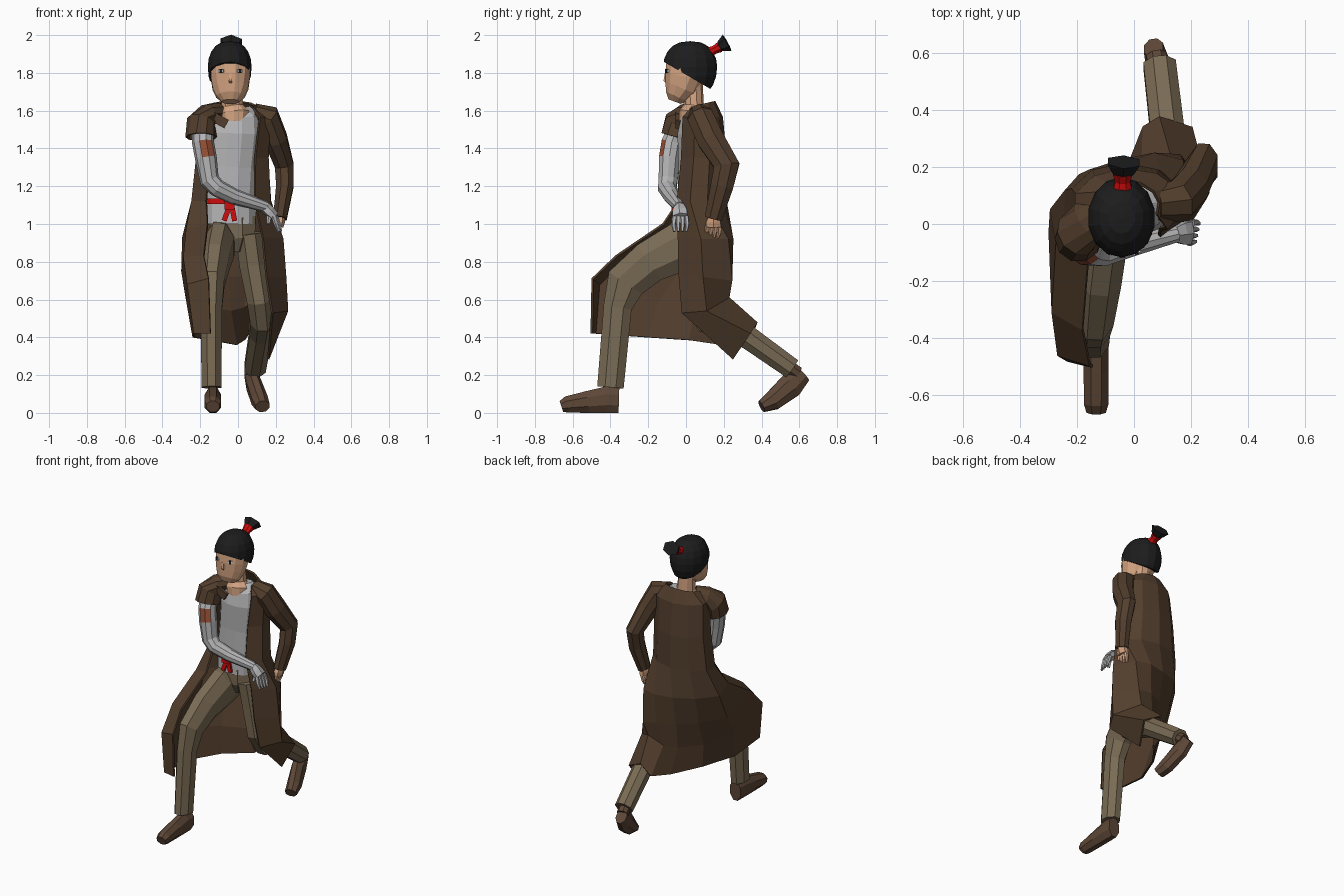
import bpy, bmesh, math
from mathutils import Vector, Matrix

def mat(name, r, g, b):
    m = bpy.data.materials.new(name)
    m.diffuse_color = (r, g, b, 1)
    return m

COAT = mat("coat brown", .085, .048, .026)
TROUSER = mat("trouser khaki", .195, .148, .090)
SKIN = mat("skin", .66, .37, .22)
GREY = mat("shirt grey", .46, .46, .47)
BOOT = mat("boot brown", .110, .063, .038)
HAIR = mat("hair black", .012, .012, .012)
RED = mat("red cloth", .62, .004, .004)
RUST = mat("rust patch", .30, .075, .035)
WHITE = mat("eye white", .75, .75, .75)

def finish(name, bm, *mats):
    bmesh.ops.recalc_face_normals(bm, faces=bm.faces)
    me = bpy.data.meshes.new(name)
    bm.to_mesh(me)
    bm.free()
    for m in mats:
        me.materials.append(m)
    ob = bpy.data.objects.new(name, me)
    bpy.context.collection.objects.link(ob)
    return ob

def bridge(bm, rows, closed):
    for a, b in zip(rows, rows[1:]):
        n = len(a)
        for i in range(n if closed else n - 1):
            j = (i + 1) % n
            bm.faces.new((a[i], a[j], b[j], b[i]))

def tube(name, material, path, n=8, ref=(1, 0, 0), caps=True, extra=None):
    """Rings along a path of (x, y, z, radius along ref, other radius)."""
    bm, rows = bmesh.new(), []
    pts = [Vector(p[:3]) for p in path]
    k = 1 / math.cos(math.pi / n)
    for i, p in enumerate(path):
        t = Vector()
        if i > 0:
            t += (pts[i] - pts[i - 1]).normalized()
        if i < len(pts) - 1:
            t += (pts[i + 1] - pts[i]).normalized()
        t.normalize()
        u = Vector(ref)
        u = (u - t * u.dot(t)).normalized()
        v = t.cross(u)
        row = []
        for s in range(n):
            a = (s + .5) * math.tau / n
            row.append(bm.verts.new(pts[i] + u * math.cos(a) * p[3] * k + v * math.sin(a) * p[4] * k))
        rows.append(row)
    bridge(bm, rows, True)
    if caps:
        bm.faces.new(rows[0])
        bm.faces.new(rows[-1])
    mats = [material]
    if extra:
        mats.append(extra[0])
        bmesh.ops.recalc_face_normals(bm, faces=bm.faces)
        for f in bm.faces:
            if extra[1](f):
                f.material_index = 1
    return finish(name, bm, *mats)

def box(name, material, loc, size, rot=(0, 0, 0)):
    bm = bmesh.new()
    bmesh.ops.create_cube(bm, size=1, matrix=Matrix.Diagonal((*size, 1)))
    ob = finish(name, bm, material)
    ob.location, ob.rotation_euler = loc, rot
    return ob

def solid(ob, t):
    md = ob.modifiers.new("thickness", 'SOLIDIFY')
    md.thickness, md.offset = t, 0

# legs and pelvis
tube("pelvis", TROUSER, [(-.02, .06, .86, .06, .06), (-.02, .05, .93, .11, .09), (-.03, .05, 1.03, .125, .09)])
tube("front_leg", TROUSER, [(-.085, .10, .91, .07, .12), (-.10, -.03, .88, .08, .13), (-.122, -.19, .80, .077, .112),
     (-.138, -.32, .69, .066, .105), (-.142, -.362, .56, .058, .075), (-.14, -.40, .135, .052, .07)])
tube("rear_leg", TROUSER, [(.06, .06, .95, .075, .10), (.082, .07, .78, .074, .095), (.115, .07, .60, .068, .09),
     (.13, .13, .50, .065, .09), (.12, .30, .42, .06, .062), (.09, .56, .235, .057, .055)])

# boots
tube("front_boot", BOOT, [(-.133, -.355, .068, .040, .068), (-.133, -.42, .070, .043, .070), (-.133, -.52, .058, .044, .058),
     (-.133, -.63, .044, .043, .044), (-.133, -.66, .034, .034, .030)])
tube("rear_boot", BOOT, [(.068, .62, .205, .034, .045), (.085, .555, .145, .04, .066),
     (.115, .46, .065, .043, .052), (.13, .40, .034, .038, .032)])
tube("rear_boot_shaft", BOOT, [(.095, .52, .26, .036, .036), (.078, .59, .21, .036, .036)])

# shirt, with the neck above it
tube("shirt", GREY, [(-.04, .05, 1.0, .135, .10), (-.04, .05, 1.12, .135, .095), (-.03, .06, 1.3, .135, .10),
     (-.015, .06, 1.48, .14, .105), (-.015, .06, 1.56, .135, .085), (-.025, .06, 1.605, .09, .05)], 12)
tube("neck", SKIN, [(-.02, .02, 1.54, .07, .055), (-.02, .025, 1.585, .08, .06), (-.03, .04, 1.62, .058, .052),
     (-.035, .035, 1.74, .052, .052)], 10)

# sash with a knot and hanging ends
tube("sash", RED, [(-.045, .05, 1.105, .139, .105), (-.045, .05, 1.135, .139, .105)], 12)
box("sash_knot", RED, (-.045, -.062, 1.10), (.055, .03, .045))
for x, r in ((-.06, .35), (-.025, -.2)):
    box("sash_end", RED, (x, -.06, 1.055), (.027, .015, .08), (0, r, 0))

# long open coat: elliptical sections for the body, draped rows for the skirt
BODY = [(1.607, -.03, .065, .118, .085, 205, -22, .28), (1.565, -.02, .07, .19, .12, 232, -45, 0),
        (1.35, -.03, .08, .195, .13, 232, -52, 0), (1.12, -.035, .07, .215, .14, 232, -55, 0)]
SKIRT = [
    [(-.16, -.12, 1.0), (-.27, -.07, .97), (-.29, .05, .93), (-.19, .17, .93), (-.05, .22, .92),
     (.07, .245, .92), (.17, .22, .92), (.235, .08, .92), (.13, -.04, .93)],
    [(-.18, -.37, .83), (-.285, -.31, .82), (-.295, -.03, .75), (-.18, .12, .74), (-.05, .18, .72),
     (.06, .235, .72), (.16, .24, .70), (.25, .09, .72), (.15, -.035, .72)],
    [(-.155, -.495, .71), (-.265, -.46, .68), (-.27, -.14, .60), (-.17, .05, .56), (-.04, .15, .54),
     (.03, .21, .56), (.13, .225, .61), (.26, .11, .54), (.18, -.02, .53)],
    [(-.145, -.50, .42), (-.23, -.48, .42), (-.235, -.20, .40), (-.14, .02, .385), (-.01, .19, .36),
     (.035, .34, .39), (.09, .375, .475), (.20, .34, .42), (.16, .25, .285)]]
bm = bmesh.new()
rows = []
for z, cx, cy, rx, ry, a0, a1, tilt in BODY:
    row = []
    for i in range(9):
        a = math.radians(a0 + (a1 - a0) * i / 8)
        y = cy + ry * math.sin(a)
        row.append(bm.verts.new((cx + rx * math.cos(a), y, z + tilt * y)))
    rows.append(row)
rows += [[bm.verts.new(p) for p in r] for r in SKIRT]
bridge(bm, rows, False)
solid(finish("long_coat", bm, COAT), .012)

# coat sleeves: torn short one and full long one
solid(tube("short_sleeve", COAT, [(-.10, .05, 1.595, .05, .045), (-.16, .01, 1.575, .07, .055), (-.195, -.03, 1.535, .08, .07),
     (-.195, -.05, 1.46, .078, .075)], 10, (0, 1, 0), False), .01)
tube("long_sleeve", COAT, [(.08, .07, 1.585, .05, .055), (.155, .08, 1.56, .07, .07), (.20, .13, 1.45, .06, .072),
     (.245, .215, 1.31, .05, .068), (.248, .19, 1.2, .046, .06), (.222, .145, 1.03, .036, .046)])
box("lapel", COAT, (-.10, -.045, 1.55), (.09, .02, .05), (0, .5, 0))

# bandaged arm with a rust patch on its inner front
tube("bent_arm", GREY, [(-.19, -.03, 1.54, .05, .05), (-.185, -.075, 1.43, .055, .055), (-.17, -.088, 1.35, .055, .055),
     (-.15, -.095, 1.23, .05, .05), (-.11, -.10, 1.19, .048, .045), (-.02, -.075, 1.145, .042, .040),
     (.15, -.035, 1.09, .028, .028)], 10, (0, 1, 0), True,
     (RUST, lambda f: 1.35 < f.calc_center_median().z < 1.43 and f.normal.y < -.3 and f.normal.x > -.3))

def hand(name, material, wrist, knuckle, tip, across, thumb):
    """Palm, four fingers spread along a direction, and a thumb."""
    w, k, t, a = (Vector(v) for v in (wrist, knuckle, tip, across))
    tube(name + "_palm", material, [(*w, .026, .026), (*((w + k) / 2), .038, .026), (*k, .040, .022)], 6, across)
    for i in range(4):
        o = a * (i - 1.5) * .021
        m = (k + t) / 2 + o * 1.15
        tube(name + "_finger", material, [(*(k + o), .011, .011), (*m, .010, .010), (*(t + o), .006, .006)], 5, across)
    b = (w + k) / 2
    tube(name + "_thumb", material, [(*b, .013, .013), (*thumb, .008, .008)], 5, across)

hand("grey_hand", GREY, (.14, -.035, 1.092), (.195, -.03, 1.04), (.222, -.03, .96), (0.2, 1, 0), (.16, -.06, 1.0))
hand("bare_hand", SKIN, (.222, .145, 1.04), (.215, .145, .985), (.20, .135, .925), (0, 1, 0), (.19, .10, .96))

# head, nose and eyes
tube("head", SKIN, [(-.04, -.06, 1.648, .045, .035), (-.04, -.05, 1.675, .075, .062), (-.04, -.025, 1.72, .095, .09),
     (-.04, -.008, 1.78, .104, .104), (-.04, .0, 1.84, .103, .106), (-.04, .02, 1.885, .08, .085)], 12)
tube("nose", SKIN, [(-.04, -.108, 1.80, .005, .004), (-.04, -.110, 1.76, .009, .009), (-.04, -.104, 1.75, .007, .005)], 4)
for s in (-1, 1):
    box("eye_white", WHITE, (-.04 + s * .05, -.101, 1.81), (.030, .008, .014), (0, 0, s * .5))
    box("eye", HAIR, (-.04 + s * .05, -.103, 1.81), (.014, .008, .022), (0, 0, s * .5))

# hair cap, squared off a little and cut along a sloping hairline
bm = bmesh.new()
bmesh.ops.create_uvsphere(bm, u_segments=14, v_segments=10, radius=1)
for v in bm.verts:
    r = math.hypot(v.co.x, v.co.y)
    f = r ** -.2 if r > .05 else 1
    v.co = Vector((-.044 + v.co.x * f * .119, .022 + v.co.y * f * .143, 1.832 + v.co.z * (.136 if v.co.z > 0 else .165)))
bmesh.ops.bisect_plane(bm, geom=bm.verts[:] + bm.edges[:] + bm.faces[:], plane_co=(0, 0, 1.79),
    plane_no=(0, .58, 1), clear_inner=True)
bmesh.ops.holes_fill(bm, edges=[e for e in bm.edges if e.is_boundary])
finish("hair", bm, HAIR)

# red tie and flared tail
tube("hair_tie", RED, [(-.04, .115, 1.905, .036, .03), (-.04, .15, 1.922, .026, .022), (-.04, .178, 1.936, .034, .028)])
tube("hair_tail", HAIR, [(-.04, .165, 1.93, .022, .016), (-.038, .187, 1.943, .04, .028), (-.036, .218, 1.960, .056, .042)], 6)
